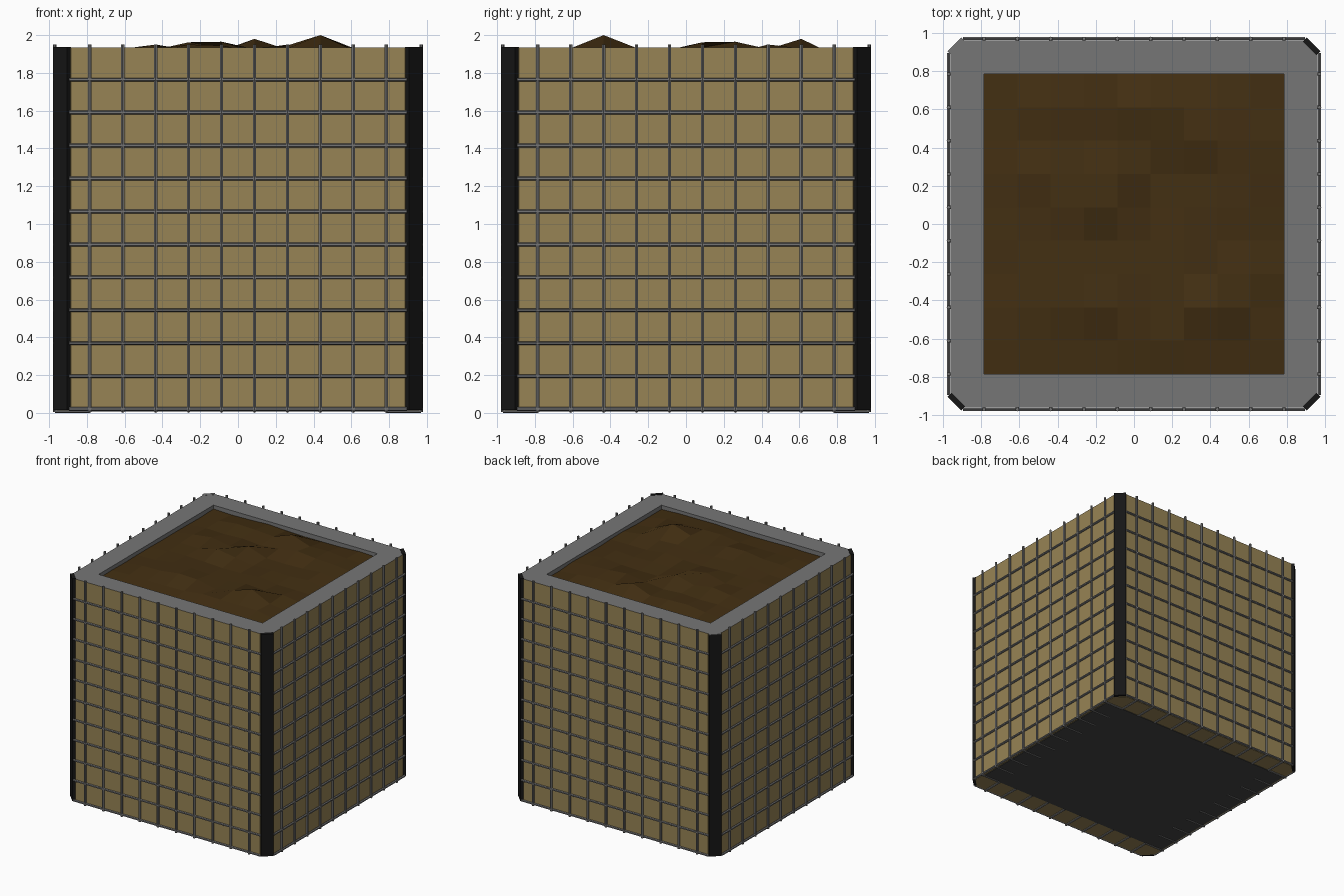
import bpy, bmesh, math, random
from mathutils import Matrix, Vector

if "Cube" in bpy.data.objects:
    bpy.data.objects.remove(bpy.data.objects["Cube"])

random.seed(4)


def material(name, rgb):
    m = bpy.data.materials.new(name)
    m.diffuse_color = (*rgb, 1)
    m.use_nodes = True
    m.node_tree.nodes["Principled BSDF"].inputs["Base Color"].default_value = m.diffuse_color
    return m


TAN = material("tan_fabric", (0.31, 0.23, 0.09))
SOIL = material("soil", (0.055, 0.028, 0.006))
BLACK = material("black_strip", (0.008, 0.008, 0.008))
GREY = material("grey", (0.18, 0.18, 0.18))
DARK = material("dark_grey", (0.06, 0.06, 0.06))

W, C, IN = 0.96, 0.885, 0.785      # outer wall, chamfer start, rim inner edge
Z0, Z1 = 0.012, 1.935
STEP = 0.1744
WIRE = 0.01


def finish(name, bm, mat):
    bmesh.ops.recalc_face_normals(bm, faces=bm.faces)
    me = bpy.data.meshes.new(name)
    bm.to_mesh(me)
    bm.free()
    ob = bpy.data.objects.new(name, me)
    bpy.context.collection.objects.link(ob)
    me.materials.append(mat)
    return ob


def add_box(bm, loc, size, angle=0):
    m = (Matrix.Translation(loc) @ Matrix.Rotation(angle, 4, 'Z')
         @ Matrix.Diagonal((*size, 1)))
    bmesh.ops.create_cube(bm, size=1, matrix=m)


def add_wire(bm, a, b):
    a, b = Vector(a), Vector(b)
    d = b - a
    m = Matrix.Translation((a + b) / 2) @ d.to_track_quat('Z', 'Y').to_matrix().to_4x4()
    bmesh.ops.create_cone(bm, cap_ends=True, segments=6, radius1=WIRE,
                          radius2=WIRE, depth=d.length, matrix=m)


OCT = [(-C, -W), (C, -W), (W, -C), (W, C), (C, W), (-C, W), (-W, C), (-W, -C)]
SQ = [(-IN, -IN), (IN, -IN), (IN, IN), (-IN, IN)]

# fabric walls with closed underside
bm = bmesh.new()
low = [bm.verts.new((x, y, Z0)) for x, y in OCT]
high = [bm.verts.new((x, y, Z1)) for x, y in OCT]
bm.faces.new(low)
for i in range(8):
    j = (i + 1) % 8
    bm.faces.new((low[i], low[j], high[j], high[i]))
finish("fabric_walls", bm, TAN)

# flat rim with inner lip
bm = bmesh.new()
out = [bm.verts.new((x, y, Z1)) for x, y in OCT]
inn = [bm.verts.new((x, y, Z1)) for x, y in SQ]
lip = [bm.verts.new((x, y, 1.84)) for x, y in SQ]
for k in range(4):
    n = (k + 1) % 4
    bm.faces.new((out[2 * k], out[2 * k + 1], inn[n], inn[k]))
    bm.faces.new((out[2 * k + 1], out[(2 * k + 2) % 8], inn[n]))
    bm.faces.new((inn[k], inn[n], lip[n], lip[k]))
finish("top_rim", bm, GREY)

# lumpy soil filling
hills = {(7, 2): 2.0, (5, 8): 1.98, (3, 5): 1.962, (4, 6): 1.965, (3, 2): 1.95,
         (4, 2): 1.945, (6, 7): 1.95, (2, 6): 1.95, (6, 2): 1.945}
bm = bmesh.new()
bmesh.ops.create_grid(bm, x_segments=9, y_segments=9, size=IN)
for v in bm.verts:
    i, j = (round((c + IN) / STEP) for c in v.co[:2])
    edge = i in (0, 9) or j in (0, 9)
    z = random.uniform(1.895, 1.91) if edge else random.uniform(1.905, 1.935)
    v.co.z = hills.get((i, j), z)
finish("soil_fill", bm, SOIL)

# floor panel
bm = bmesh.new()
add_box(bm, (0, 0, 0.014), (2 * W - 0.02, 2 * IN, 0.012))
finish("floor_panel", bm, DARK)

# corner strips, the back left one capped in grey
D = 0.9295
for k, label in enumerate(("back_right", "back_left", "front_left", "front_right")):
    a = math.radians(45 + 90 * k)
    x, y = D * math.copysign(1, math.cos(a)), D * math.copysign(1, math.sin(a))
    capped = label == "back_left"
    top = Z1 - 0.003 if capped else Z1 + 0.003
    bm = bmesh.new()
    add_box(bm, (x, y, (0.015 + top) / 2), (0.03, 0.1, top - 0.015), a)
    finish(label + "_corner_strip", bm, BLACK)
    if capped:
        bm = bmesh.new()
        add_box(bm, (x, y, Z1 - 0.001), (0.03, 0.1, 0.004), a)
        finish("corner_cap", bm, GREY)

# wire mesh panels, one per side, with wires turned under the bottom
sides = ("front", "right", "back", "left")
P = W + WIRE
for k, label in enumerate(sides):
    bm = bmesh.new()
    for i in range(10):
        x = (i - 4.5) * STEP
        add_wire(bm, (x, -P, 0.004), (x, -P, 1.95))
        add_wire(bm, (x, -P, WIRE), (x, -IN, WIRE))
    for i in range(11):
        z = 0.02 + i * STEP
        add_wire(bm, (-0.895, -P, z), (0.895, -P, z))
    bm.transform(Matrix.Rotation(k * math.pi / 2, 4, 'Z'))
    finish(label + "_wire_mesh", bm, GREY)
